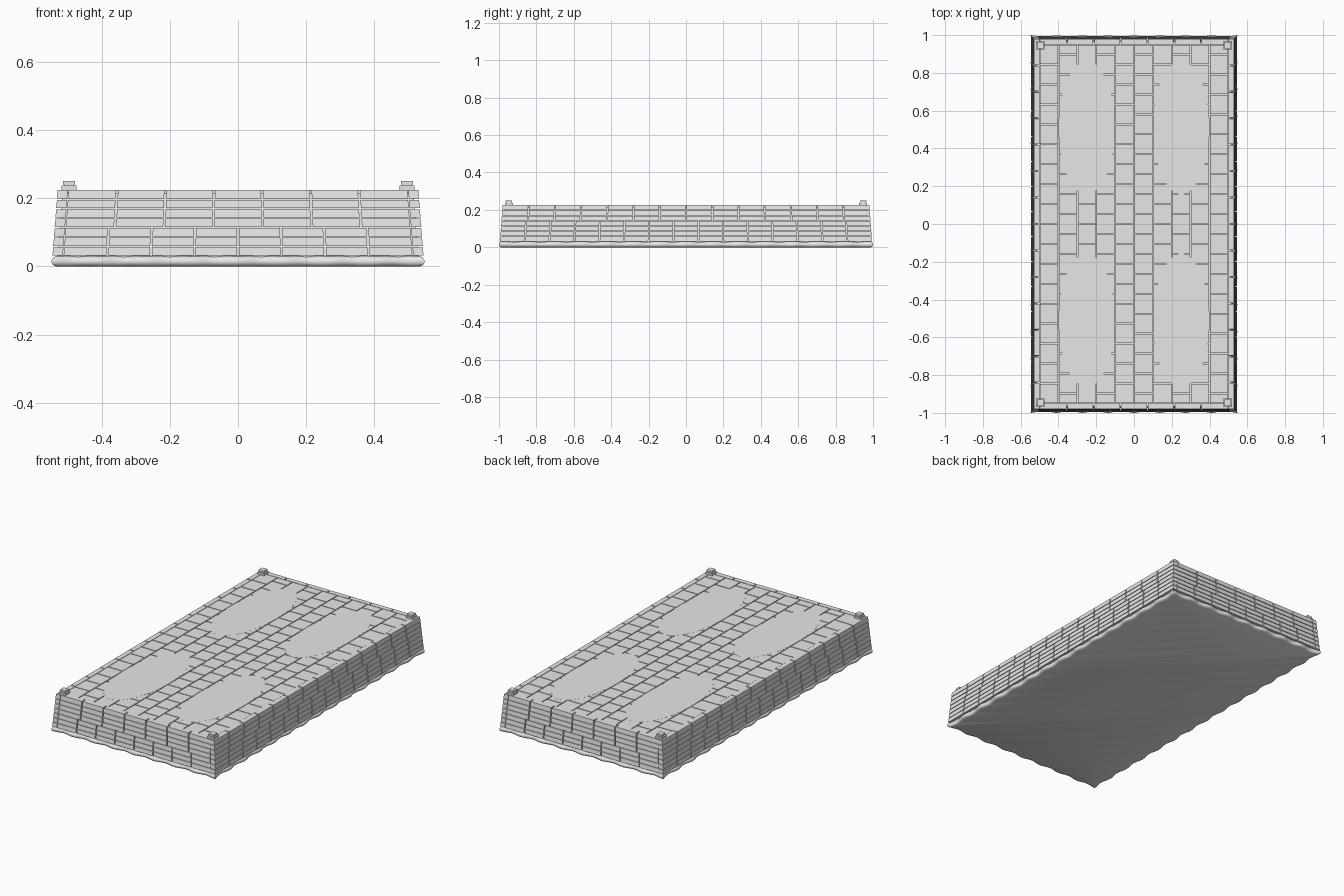
import bpy, bmesh, math
from mathutils import Matrix

cube = bpy.data.objects.get("Cube")
if cube:
    bpy.data.objects.remove(cube, do_unlink=True)

stone = bpy.data.materials.new("pale_grey_stone")
stone.use_nodes = True
stone.diffuse_color = (0.8, 0.8, 0.8, 1)
stone.node_tree.nodes["Principled BSDF"].inputs["Base Color"].default_value = (0.8, 0.8, 0.8, 1)

WALL_Z, TOP_Z, ROWS = 0.03, 0.225, 7
ROW_H = (TOP_Z - WALL_Z) / ROWS
PAVE_Z = 0.224


def finish(name, bm):
    bmesh.ops.recalc_face_normals(bm, faces=bm.faces)
    mesh = bpy.data.meshes.new(name)
    bm.to_mesh(mesh)
    bm.free()
    mesh.materials.append(stone)
    obj = bpy.data.objects.new(name, mesh)
    bpy.context.collection.objects.link(obj)
    return obj


def block(bm, low, high):
    """Six-sided stone from a lower and an upper ring of four points."""
    a = [bm.verts.new(p) for p in low]
    b = [bm.verts.new(p) for p in high]
    bm.faces.new(a[::-1])
    bm.faces.new(b)
    for i in range(4):
        j = (i + 1) % 4
        bm.faces.new((a[i], a[j], b[j], b[i]))


def rect(x0, x1, y0, y1, z):
    return [(x0, y0, z), (x1, y0, z), (x1, y1, z), (x0, y1, z)]


def batter(z):
    """Inward lean of the wall at height z."""
    return 0.015 * (z - WALL_Z) / (TOP_Z - WALL_Z)


# Walls: stacked courses of blocks leaning inwards
def wall(name, along_x, side, half, length_low, n_low, n_high, low_rows):
    bm = bmesh.new()
    for row in range(ROWS):
        z0 = WALL_Z + row * ROW_H + 0.0015
        z1 = z0 + ROW_H - 0.003
        if row == ROWS - 1:
            z1 = TOP_Z
        n = n_low if row < low_rows else n_high
        for i in range(n):
            rings = []
            for z, lip in ((z0, 0), (z1, 0.001)):
                run = length_low - batter(z)
                step = 2 * run / n
                u0 = -run + i * step + 0.003 * (i > 0)
                u1 = -run + (i + 1) * step - 0.003 * (i < n - 1)
                outer = side * (half - batter(z) - lip)
                inner = outer - side * 0.03
                lo, hi = min(inner, outer), max(inner, outer)
                rings.append(rect(u0, u1, lo, hi, z) if along_x else rect(lo, hi, u0, u1, z))
            block(bm, *rings)
    finish(name, bm)


for label, side in (("front", -1), ("back", 1)):
    wall(label + "_wall", True, side, 0.995, 0.512, 8, 7, 3)
for label, side in (("left", 1), ("right", -1)):
    wall(label + "_wall", False, side, 0.545, 0.995, 15, 14, 4)

# Solid core behind the joints
bm = bmesh.new()
block(bm, rect(-0.53, 0.53, -0.98, 0.98, 0.02), rect(-0.515, 0.515, -0.965, 0.965, 0.214))
finish("core", bm)

# Footing: rounded course with a scalloped outline
def scalloped_ring(inset):
    hx, hy, depth, steps = 0.547 - inset, 1.0 - inset, 0.012, 8
    points = []
    for turn in range(4):
        along, out, lumps = (hx, hy, 8) if turn % 2 == 0 else (hy, hx, 14)
        for i in range(lumps * steps):
            t = i / (lumps * steps)
            u = along * (2 * t - 1)
            v = -out + depth * (0.5 - 0.5 * math.cos(2 * math.pi * lumps * t))
            for _ in range(turn):
                u, v = -v, u
            points.append((u, v))
    return points


bm = bmesh.new()
rings = []
for inset, z in ((0.012, 0), (0.004, 0.004), (0, 0.011), (0, 0.018), (0.004, 0.025), (0.012, 0.03)):
    rings.append([bm.verts.new((x, y, z)) for x, y in scalloped_ring(inset)])
count = len(rings[0])
for low, high in zip(rings, rings[1:]):
    for i in range(count):
        j = (i + 1) % count
        bm.faces.new((low[i], low[j], high[j], high[i]))
bm.faces.new(rings[0][::-1])
bm.faces.new(rings[-1])
footing = finish("footing", bm)
bpy.context.view_layer.objects.active = footing
footing.select_set(True)
bpy.ops.object.shade_smooth_by_angle(angle=math.radians(50))
footing.select_set(False)

# Paving: ten columns of slabs, every second column shifted by half a slab
bm = bmesh.new()
GAP, SLAB = 0.0025, 1.9 / 18
for col in range(10):
    x0 = -0.5 + col * 0.1
    shift = SLAB / 2 if col % 2 else 0
    for i in range(19 if shift else 18):
        y0 = max(-0.95, -0.95 + i * SLAB - shift)
        y1 = min(0.95, -0.95 + (i + 1) * SLAB - shift)
        area = (x0 + GAP, x0 + 0.1 - GAP, y0 + GAP, y1 - GAP)
        block(bm, rect(*area, 0.21), rect(*area, PAVE_Z))
finish("paving", bm)

# Four oval fills that smooth over the paving joints
bm = bmesh.new()
for sx in (-1, 1):
    for sy in (-1, 1):
        place = Matrix.Translation((sx * 0.25, sy * 0.51, PAVE_Z - 0.0046))
        bmesh.ops.create_cone(bm, cap_ends=True, segments=48, radius1=1, radius2=1, depth=0.01,
                              matrix=place @ Matrix.Diagonal((0.15, 0.355, 1, 1)))
finish("worn_fill", bm)

# Corner posts: plinth, neck and cap
for ylabel, sy in (("front", -1), ("back", 1)):
    for xlabel, sx in (("left", 1), ("right", -1)):
        bm = bmesh.new()
        for r, z0, z1 in ((0.022, 0.215, 0.237), (0.014, 0.236, 0.242), (0.017, 0.241, 0.25)):
            cx, cy = sx * 0.496, sy * 0.947
            area = (cx - r, cx + r, cy - r, cy + r)
            block(bm, rect(*area, z0), rect(*area, z1))
        finish(f"{ylabel}_{xlabel}_post", bm)
